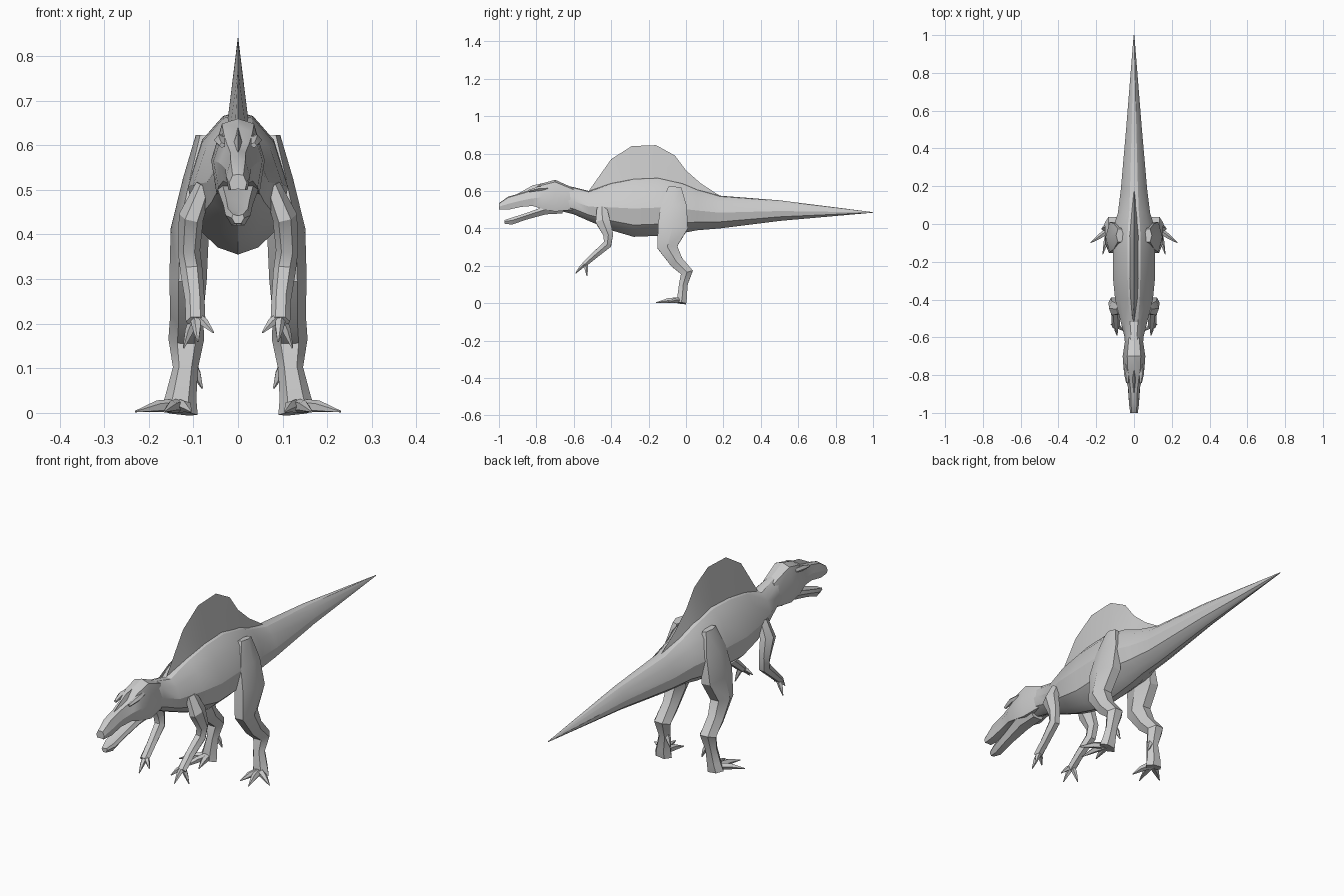
import bpy
import bmesh
import math
from mathutils import Vector

cube = bpy.data.objects.get("Cube")
if cube:
    bpy.data.objects.remove(cube, do_unlink=True)

# single plain grey skin
skin = bpy.data.materials.new("grey skin")
skin.use_nodes = True
grey = (0.6, 0.6, 0.6, 1)
skin.diffuse_color = grey
skin.node_tree.nodes["Principled BSDF"].inputs["Base Color"].default_value = grey


def bridge(name, rings):
    """Skin a list of equal point rings into one closed object."""
    bm = bmesh.new()
    loops = [[bm.verts.new(p) for p in ring] for ring in rings]
    count = len(loops[0])
    for a, b in zip(loops, loops[1:]):
        for i in range(count):
            j = (i + 1) % count
            bm.faces.new((a[i], a[j], b[j], b[i]))
    bm.faces.new(loops[0])
    bm.faces.new(loops[-1])
    bmesh.ops.recalc_face_normals(bm, faces=bm.faces[:])
    mesh = bpy.data.meshes.new(name)
    bm.to_mesh(mesh)
    bm.free()
    mesh.materials.append(skin)
    obj = bpy.data.objects.new(name, mesh)
    bpy.context.collection.objects.link(obj)
    bpy.ops.object.select_all(action="DESELECT")
    obj.select_set(True)
    bpy.context.view_layer.objects.active = obj
    bpy.ops.object.shade_smooth_by_angle(angle=math.radians(28))
    return obj


def lengthwise(name, half, stations):
    """Loft along y. Half section is (width, height) fractions, top to bottom."""
    section = half + [(-w, h) for w, h in reversed(half) if w > 0]
    rings = [[(w * width, y, low + h * (high - low)) for w, h in section]
             for y, low, high, width in stations]
    return bridge(name, rings)


def limb(name, side, path, sides=6):
    """Tube through (x, y, z, side radius, depth radius) points."""
    points = [Vector(p[:3]) for p in path]
    rings = []
    for i, point in enumerate(points):
        along = points[min(i + 1, len(points) - 1)] - points[max(i - 1, 0)]
        along.normalize()
        across = (Vector((1, 0, 0)) - along * along.x).normalized()
        depth = along.cross(across)
        ring = []
        for k in range(sides):
            turn = math.tau * k / sides
            p = (point + across * math.cos(turn) * path[i][3]
                 + depth * math.sin(turn) * path[i][4])
            ring.append((p.x * side, p.y, p.z))
        rings.append(ring)
    return bridge(name, rings)


def claw(name, side, root, tip, thick):
    a, b = Vector(root), Vector(tip)
    middle = a.lerp(b, 0.5) + Vector((0, 0, thick * 0.3))
    return limb(name, side, [(*a, thick, thick), (*middle, thick * 0.8, thick * 0.8),
                             (*b, 0.002, 0.002)], 5)


# neck, torso and tail in one run
torso_section = [(0, 1), (0.3, 0.97), (0.72, 0.8), (1, 0.48), (0.85, 0.2), (0.4, 0.05), (0, 0)]
lengthwise("body", torso_section, [
    (-0.7, 0.5, 0.64, 0.045), (-0.6, 0.475, 0.62, 0.05), (-0.52, 0.44, 0.6, 0.07),
    (-0.4, 0.39, 0.645, 0.1), (-0.28, 0.355, 0.67, 0.112), (-0.15, 0.36, 0.675, 0.112),
    (-0.02, 0.375, 0.645, 0.11), (0.06, 0.39, 0.61, 0.085), (0.18, 0.4, 0.575, 0.07),
    (0.5, 0.44, 0.55, 0.042), (1, 0.484, 0.487, 0.002)])

# thin tapering sail
lengthwise("back_sail", [(0, 1), (1, 0)], [
    (-0.52, 0.57, 0.6, 0.01), (-0.4, 0.62, 0.77, 0.02), (-0.29, 0.65, 0.84, 0.024),
    (-0.16, 0.65, 0.845, 0.024), (-0.06, 0.64, 0.79, 0.024), (0, 0.61, 0.71, 0.022),
    (0.08, 0.57, 0.64, 0.018), (0.18, 0.55, 0.575, 0.01)])

# head
skull_section = [(0, 1), (0.6, 0.93), (1, 0.45), (0.8, 0), (0, 0.05)]
lengthwise("skull", skull_section, [
    (-0.6, 0.5, 0.615, 0.045), (-0.7, 0.49, 0.66, 0.06), (-0.77, 0.505, 0.64, 0.055),
    (-0.82, 0.52, 0.61, 0.042), (-0.88, 0.515, 0.59, 0.029), (-0.95, 0.5, 0.57, 0.027),
    (-1, 0.5, 0.535, 0.02)])
jaw_section = [(0, 0.85), (0.8, 1), (1, 0.6), (0.5, 0), (0, 0)]
lengthwise("lower_jaw", jaw_section, [
    (-0.66, 0.48, 0.54, 0.045), (-0.75, 0.475, 0.52, 0.046), (-0.86, 0.445, 0.48, 0.033),
    (-0.93, 0.42, 0.458, 0.028), (-0.97, 0.425, 0.445, 0.014)])
lengthwise("snout_crest", [(0, 1), (1, 0)], [
    (-0.75, 0.61, 0.645, 0.012), (-0.82, 0.6, 0.63, 0.012), (-0.9, 0.57, 0.585, 0.006)])

for side, word in ((1, "left"), (-1, "right")):
    limb(word + "_brow", side, [
        (0.035, -0.74, 0.615, 0.01, 0.01), (0.04, -0.79, 0.612, 0.014, 0.012),
        (0.035, -0.84, 0.6, 0.007, 0.006)], 5)

    # hind leg from hip to ankle and sole
    limb(word + "_hind_leg", side, [
        (0.075, -0.06, 0.62, 0.02, 0.04), (0.092, -0.065, 0.52, 0.032, 0.08),
        (0.108, -0.07, 0.41, 0.043, 0.093), (0.112, -0.1, 0.3, 0.042, 0.062),
        (0.115, -0.05, 0.22, 0.037, 0.042), (0.116, 0.005, 0.165, 0.04, 0.038),
        (0.118, -0.015, 0.1, 0.028, 0.026), (0.128, -0.02, 0.035, 0.035, 0.03),
        (0.132, -0.025, 0, 0.042, 0.03)])
    for toe, tip in (("outer", (0.23, -0.1)), ("middle", (0.165, -0.16)),
                     ("inner", (0.105, -0.135))):
        claw(f"{word}_{toe}_toe", side, (0.13, -0.03, 0.016), (*tip, 0.003), 0.017)
    claw(word + "_rear_toe", side, (0.105, -0.01, 0.11), (0.08, 0, 0.055), 0.014)

    # arm and three fingers
    limb(word + "_arm", side, [
        (0.075, -0.45, 0.51, 0.02, 0.03), (0.105, -0.445, 0.44, 0.028, 0.045),
        (0.11, -0.415, 0.365, 0.025, 0.03), (0.104, -0.42, 0.315, 0.025, 0.026),
        (0.097, -0.49, 0.255, 0.022, 0.02), (0.095, -0.545, 0.205, 0.022, 0.015)])
    for finger, tip in (("inner", (0.055, -0.565, 0.18)), ("middle", (0.09, -0.59, 0.16)),
                        ("outer", (0.122, -0.53, 0.145))):
        claw(f"{word}_{finger}_finger", side, (0.095, -0.535, 0.215), tip, 0.013)
